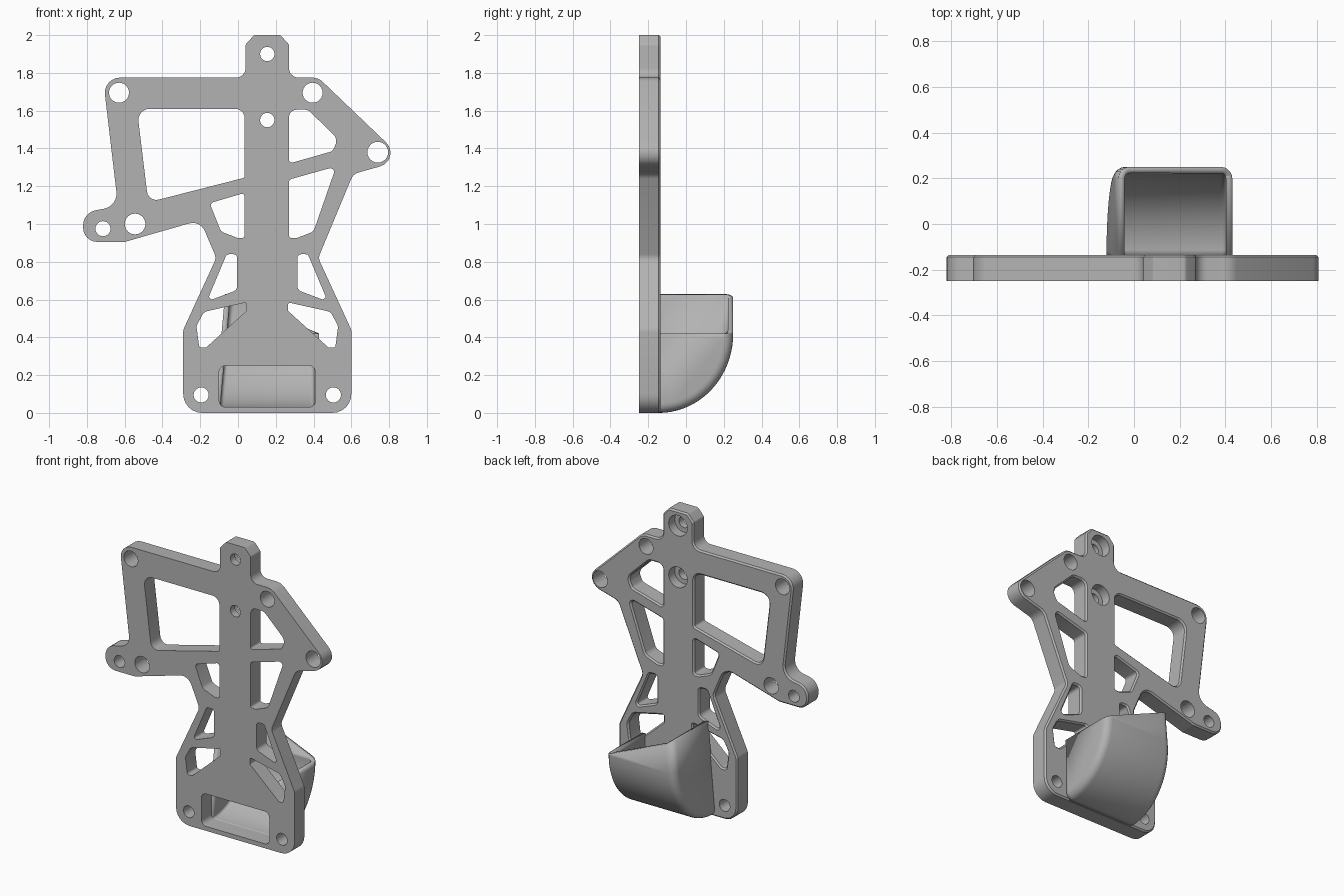
import bpy, bmesh, math
from mathutils import Vector

if "Cube" in bpy.data.objects:
    bpy.data.objects.remove(bpy.data.objects["Cube"])

FRONT, BACK, CHAMFER = -0.25, -0.135, 0.01
MID = 0.155  # plate spine centre line

grey = bpy.data.materials.new("plain grey")
grey.use_nodes = True
colour = (0.45, 0.45, 0.45, 1)
grey.diffuse_color = colour
grey.node_tree.nodes["Principled BSDF"].inputs["Base Color"].default_value = colour


def finish(name, bm):
    bmesh.ops.recalc_face_normals(bm, faces=bm.faces)
    mesh = bpy.data.meshes.new(name)
    bm.to_mesh(mesh)
    bm.free()
    obj = bpy.data.objects.new(name, mesh)
    bpy.context.collection.objects.link(obj)
    mesh.materials.append(grey)
    return obj


def rounded(corners, steps=6):
    """Closed x-z loop with an arc at each (x, z, radius) corner."""
    loop = []
    for i, (x, z, r) in enumerate(corners):
        p = Vector((x, z))
        a = (Vector(corners[i - 1][:2]) - p).normalized()
        b = (Vector(corners[(i + 1) % len(corners)][:2]) - p).normalized()
        half = a.angle(b) / 2
        centre = p + (a + b).normalized() * (r / math.sin(half))
        start = p + a * (r / math.tan(half)) - centre
        end = p + b * (r / math.tan(half)) - centre
        sweep = start.angle_signed(end)
        for k in range(steps + 1):
            t = -sweep * k / steps
            c, s = math.cos(t), math.sin(t)
            loop.append(centre + Vector((start.x * c - start.y * s, start.x * s + start.y * c)))
    return loop


def area(loop):
    return sum(p.x * q.y - q.x * p.y for p, q in zip(loop, loop[1:] + loop[:1])) / 2


def offset(loop, d):
    """Move a loop inward by d (outward when negative)."""
    sign = 1 if area(loop) > 0 else -1
    result = []
    for i, p in enumerate(loop):
        e = (p - loop[i - 1]).normalized()
        f = (loop[(i + 1) % len(loop)] - p).normalized()
        n = Vector((-e.y - f.y, e.x + f.x)).normalized() * sign
        result.append(p + n * d)
    return result


def circle(x, z, r, n=24):
    return [Vector((x + r * math.cos(math.tau * k / n), z + r * math.sin(math.tau * k / n))) for k in range(n)]


def chamfered(loop, d):
    return [(loop, FRONT), (loop, BACK - CHAMFER), (offset(loop, d), BACK)]


def mirrored(corners):
    return [(2 * MID - x, z, r) for x, z, r in corners]


# Plate outline
outline = rounded([
    (-.29, 0, .1), (.6, 0, .1), (.6, .44, .05), (.425, .82, .05), (.61, 1.265, .06),
    (.88, 1.34, .075), (.425, 1.775, .08), (.27, 1.775, .05), (.27, 1.95, .02),
    (.225, 2, .02), (.085, 2, .02), (.04, 1.95, .02), (.04, 1.775, .05),
    (-.715, 1.775, .08), (-.635, 1.095, .08), (-.82, 1.06, .08), (-.82, .905, .075),
    (-.6, .905, .06), (-.2, 1.02, .07), (-.115, .82, .05), (-.29, .44, .05)])

# Lightening windows
strut_window = [(.37, .84, .02), (.315, .84, .02), (.315, .65, .03), (.475, .59, .015)]
base_window = [(.265, .585, .01), (.49, .535, .04), (.53, .46, .04),
               (.515, .345, .015), (.48, .345, .015), (.265, .54, .01)]
windows = [
    [(-.535, 1.61, .06), (.035, 1.61, .05), (.035, 1.245, .015), (-.475, 1.115, .05)],
    [(.27, 1.605, .04), (.37, 1.605, .04), (.53, 1.45, .05), (.5, 1.385, .03), (.27, 1.32, .015)],
    [(.27, 1.235, .02), (.52, 1.305, .02), (.4, .96, .04), (.31, .925, .02), (.27, .925, .015)],
    [(.035, 1.165, .015), (-.15, 1.11, .02), (-.09, .96, .04), (0, .925, .02), (.035, .925, .015)],
    strut_window, mirrored(strut_window), base_window, mirrored(base_window)]

shapes = [chamfered(outline, CHAMFER)]
shapes += [chamfered(rounded(w), -CHAMFER) for w in windows]

# Chute opening through the plate
mouth = rounded([(-.1, .03, .035), (.41, .03, .035), (.41, .25, .035), (-.1, .25, .035)])
shapes.append([(mouth, FRONT), (mouth, BACK)])

# Plain bolt holes
for x, z, r in [(-.63, 1.695, .053), (.395, 1.695, .053), (.74, 1.38, .055), (-.715, .975, .04),
                (-.545, 1, .055), (-.195, .095, .04), (.505, .095, .04)]:
    ring = circle(x, z, r)
    shapes.append([(ring, FRONT), (ring, BACK)])

# Bolt holes recessed from the back
for z in (1.55, 1.9):
    small, wide = circle(MID, z, .038), circle(MID, z, .07)
    shapes.append([(small, FRONT), (small, -.2), (wide, -.2), (wide, BACK)])

# Plate: walls for every loop, then both caps
bm = bmesh.new()
caps = [[], []]
for rings in shapes:
    rows = [[bm.verts.new((p.x, y, p.y)) for p in loop] for loop, y in rings]
    n = len(rows[0])
    for low, high in zip(rows, rows[1:]):
        for i in range(n):
            j = (i + 1) % n
            bm.faces.new((low[i], low[j], high[j], high[i]))
    for cap, row in zip(caps, (rows[0], rows[-1])):
        cap += [bm.edges.get((row[i - 1], row[i])) for i in range(n)]
for edges, y in zip(caps, (-1, 1)):
    bmesh.ops.triangle_fill(bm, use_beauty=True, use_dissolve=False, edges=edges, normal=(0, y, 0))
plate = finish("mounting_plate", bm)

# Chute: quarter-round shell, open at the plate and at the top
LEFT, RIGHT, TOP, CURVE = .43, -.125, .8, .42
START, DEPTH = BACK - .008, .25
profile = [(START + (DEPTH - START) * math.sin(a), CURVE * (1 - math.cos(a)))
           for a in (math.pi / 2 * k / 20 for k in range(21))]
profile += [(DEPTH, TOP), (START, TOP)]
bm = bmesh.new()
ends = [[bm.verts.new((x, y, z)) for y, z in profile] for x in (RIGHT, LEFT)]
for end in ends:
    bm.faces.new(end)
wall_edges = []
for i in range(len(profile) - 2):
    bm.faces.new((ends[0][i], ends[0][i + 1], ends[1][i + 1], ends[1][i]))
    wall_edges += [bm.edges.get((end[i], end[i + 1])) for end in ends]
bmesh.ops.recalc_face_normals(bm, faces=bm.faces)
bmesh.ops.bevel(bm, geom=wall_edges, offset=.05, segments=5, profile=.5, affect='EDGES')
for v in bm.verts:  # the tall side leans inward
    if v.co.x < MID:
        v.co.x += .09 * v.co.z
bmesh.ops.bisect_plane(bm, geom=bm.verts[:] + bm.edges[:] + bm.faces[:],
                       plane_co=(LEFT, 0, CURVE), plane_no=(.21, 0, .5), clear_outer=True)
chute = finish("curved_chute", bm)
shell = chute.modifiers.new("wall", 'SOLIDIFY')
shell.thickness = .028
shell.offset = -1

# Shading
for obj in (plate, chute):
    bpy.ops.object.select_all(action='DESELECT')
    obj.select_set(True)
    bpy.context.view_layer.objects.active = obj
    bpy.ops.object.shade_smooth_by_angle(angle=math.radians(30))
